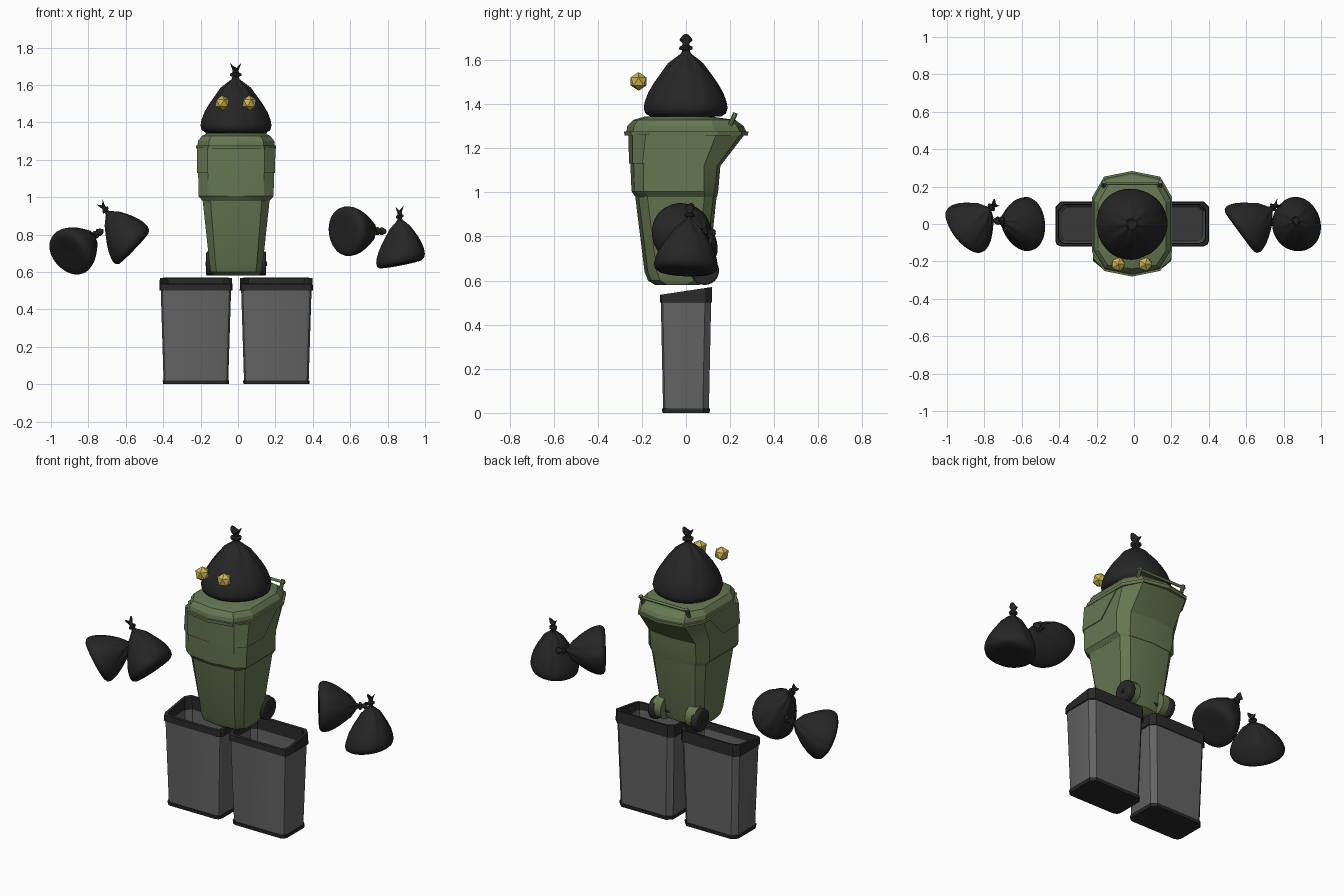
import bpy, bmesh, math
from mathutils import Matrix, Vector

if "Cube" in bpy.data.objects:
    bpy.data.objects.remove(bpy.data.objects["Cube"])


def material(name, r, g, b):
    m = bpy.data.materials.new(name)
    m.diffuse_color = (r, g, b, 1)
    m.use_nodes = True
    m.node_tree.nodes["Principled BSDF"].inputs["Base Color"].default_value = m.diffuse_color
    return m


BLACK = material("bag_black", 0.019, 0.019, 0.019)
RUBBER = material("trim_black", 0.022, 0.022, 0.022)
GREY = material("bin_grey", 0.125, 0.125, 0.125)
FLOOR = material("liner_dark_grey", 0.04, 0.04, 0.042)
GREEN = material("bin_green", 0.135, 0.185, 0.085)
YELLOW = material("eye_yellow", 0.60, 0.47, 0.08)
CX = -0.01  # centre line of the body


def finish(name, bm, mats, angle=30):
    bmesh.ops.recalc_face_normals(bm, faces=bm.faces)
    me = bpy.data.meshes.new(name)
    bm.to_mesh(me)
    bm.free()
    ob = bpy.data.objects.new(name, me)
    bpy.context.collection.objects.link(ob)
    for m in mats:
        me.materials.append(m)
    if angle:
        bpy.context.view_layer.objects.active = ob
        ob.select_set(True)
        bpy.ops.object.shade_smooth_by_angle(angle=math.radians(angle))
        ob.select_set(False)
    return ob


def loft(name, rings, mats, bands=None, angle=30):
    """Skin a stack of equal rings; bands gives the material of each strip, then of both caps."""
    bm = bmesh.new()
    vs = [[bm.verts.new(p) for p in ring] for ring in rings]
    n = len(vs[0])
    bands = bands or [0] * (len(rings) + 1)
    for k in range(len(vs) - 1):
        for i in range(n):
            j = (i + 1) % n
            f = bm.faces.new((vs[k][i], vs[k][j], vs[k + 1][j], vs[k + 1][i]))
            f.material_index = bands[k]
    bm.faces.new(vs[0][::-1]).material_index = bands[-2]
    bm.faces.new(vs[-1]).material_index = bands[-1]
    return finish(name, bm, mats, angle)


# ---------- legs: two open grey bins ----------
def leg_ring(cx, w, d, z, slope=0.0):
    pts = []
    for sx, sy in ((1, 1), (-1, 1), (-1, -1), (1, -1)):
        c = 0.028
        if sy > 0:      # flat chamfer at the back
            corner = [(w, d - c), (w - c, d - c / 2 + c / 2)]
            corner.insert(1, (w - c / 2, d - c / 2))
        else:           # rounded corner at the front
            corner = [(w, d - c), (w - 0.3 * c, d - 0.3 * c), (w - c, d)]
        if sx * sy < 0:
            corner.reverse()
        pts += [(cx + sx * x, sy * y, z + slope * sy * y) for x, y in corner]
    return pts


for side, cx in (("left", -0.225), ("right", 0.205)):
    spec = [(0.176, 0.107, 0, 0), (0.178, 0.109, 0.02, 0), (0.173, 0.104, 0.02, 0),
            (0.188, 0.114, 0.5, 0), (0.196, 0.119, 0.5, 0), (0.193, 0.118, 0.553, 0.15),
            (0.178, 0.103, 0.553, 0.15), (0.175, 0.101, 0.495, 0), (0.162, 0.092, 0.03, 0)]
    loft(side + "_leg_bin", [leg_ring(cx, *s) for s in spec], [RUBBER, GREY, FLOOR],
         [0, 0, 1, 0, 0, 0, 0, 1, 0, 2])


# ---------- body: wheeled green bin ----------
def body_ring(z, w, a, yf, yb, bow=0.015, cf=0.04, cb=0.04):
    half = [(0, yf), (a, yf + bow), (w, yf + bow + cf),
            (w, yb - bow - cb), (a, yb - bow), (0, yb)]
    full = half + [(-x, y) for x, y in half[-2:0:-1]]
    return [(CX + x, y, z) for x, y in full]


loft("body_lower", [body_ring(*s) for s in (
    (0.58, 0.122, 0.095, -0.14, 0.06), (0.60, 0.135, 0.105, -0.172, 0.09),
    (0.64, 0.142, 0.11, -0.188, 0.102), (1.02, 0.183, 0.14, -0.235, 0.143))], [GREEN])
loft("body_upper", [body_ring(*s) for s in (
    (0.98, 0.179, 0.138, -0.23, 0.141, 0.015, 0.04, 0.04),
    (1.005, 0.2, 0.148, -0.247, 0.146, 0.015, 0.04, 0.05),
    (1.12, 0.203, 0.15, -0.252, 0.156, 0.015, 0.045, 0.06),
    (1.265, 0.205, 0.15, -0.256, 0.268, 0.02, 0.06, 0.11))], [GREEN])
loft("front_collar", [body_ring(*s) for s in (
    (1.13, 0.208, 0.153, -0.258, -0.04, 0.015, 0.045, -0.015),
    (1.265, 0.210, 0.153, -0.262, 0.095, 0.02, 0.06, -0.02))], [GREEN])
loft("lid", [body_ring(*s) for s in (
    (1.258, 0.213, 0.15, -0.279, 0.281, 0.03, 0.10, 0.11),
    (1.276, 0.214, 0.15, -0.281, 0.283, 0.03, 0.10, 0.11),
    (1.277, 0.206, 0.146, -0.270, 0.272, 0.03, 0.10, 0.11),
    (1.30, 0.204, 0.145, -0.266, 0.262, 0.03, 0.10, 0.11),
    (1.328, 0.182, 0.13, -0.24, 0.225, 0.02, 0.08, 0.09),
    (1.343, 0.15, 0.10, -0.19, 0.12, 0.02, 0.06, 0.06))], [GREEN], angle=20)


def rod(name, p, q, r, mat, sides=10):
    p, q = Vector(p), Vector(q)
    bm = bmesh.new()
    rot = (q - p).to_track_quat('Z', 'Y').to_matrix().to_4x4()
    bmesh.ops.create_cone(bm, cap_ends=True, segments=sides, radius1=r, radius2=r,
                          depth=(q - p).length, matrix=Matrix.Translation((p + q) / 2) @ rot)
    return finish(name, bm, [mat], 40)


# lid handle, wheels and axle
rod("handle_bar", (CX - 0.165, 0.218, 1.348), (CX + 0.165, 0.218, 1.348), 0.008, GREEN)
for side, s in (("left", -1), ("right", 1)):
    rod(side + "_handle_post", (CX + s * 0.15, 0.20, 1.305), (CX + s * 0.15, 0.225, 1.36),
        0.011, GREEN, 8)
    rod(side + "_wheel_arch", (CX + s * 0.08, 0.075, 0.655), (CX + s * 0.138, 0.075, 0.655),
        0.066, GREEN, 20)
    wheel = rod(side + "_wheel", (CX + s * 0.122, 0.085, 0.645),
                (CX + s * 0.16, 0.085, 0.645), 0.065, RUBBER, 24)
    bev = wheel.modifiers.new("edge", 'BEVEL')
    bev.width, bev.segments = 0.008, 2
rod("axle", (CX - 0.165, 0.085, 0.645), (CX + 0.165, 0.085, 0.645), 0.012, RUBBER)


# ---------- rubbish bags ----------
PROFILE = [(0.06, 0.004), (0.12, 0.0), (0.162, 0.003), (0.183, 0.016), (0.19, 0.04),
           (0.185, 0.07), (0.17, 0.11), (0.144, 0.155), (0.112, 0.20), (0.074, 0.243),
           (0.042, 0.27), (0.02, 0.288), (0.016, 0.302), (0.028, 0.307), (0.03, 0.318),
           (0.017, 0.325), (0.016, 0.335), (0.03, 0.362), (0.02, 0.352)]
CREASES = [(0.3, 0.05, 0.16), (1.5, 0.15, 0.26), (2.5, 0.08, 0.2), (3.6, 0.14, 0.25),
           (4.5, 0.05, 0.17), (5.1, 0.04, 0.13), (5.7, 0.15, 0.25)]


def bag(name, matrix):
    n, rings = 56, []
    for r, z in PROFILE:
        ring = []
        for i in range(n):
            t = 2 * math.pi * i / n
            k = 1 + 0.015 * math.sin(3 * t + 1)
            for ct, z0, z1 in CREASES:      # pinched folds
                d = (t - ct + math.pi) % (2 * math.pi) - math.pi
                mid = (z - (z0 + z1) / 2) / ((z1 - z0) / 2)
                k -= 0.055 * math.exp(-(d / 0.09) ** 2) * math.exp(-mid ** 4)
            if 0.2 < z < 0.31:              # gathers below the tie
                k += 0.10 * math.cos(8 * t)
            dz = 0.014 * math.cos(2 * t) if z > 0.34 else 0   # two torn tips
            ring.append(matrix @ Vector((r * k * math.cos(t), r * k * math.sin(t), z + dz)))
        rings.append(ring)
    return loft(name, rings, [BLACK], angle=50)


bag("head_bag", Matrix.Translation((CX - 0.003, 0, 1.342)))


def aimed(base, axis, scale):
    rot = Vector(axis).to_track_quat('Z', 'Y').to_matrix().to_4x4()
    return Matrix.Translation(base) @ rot @ Matrix.Diagonal((*scale, 1))


# each arm is a pair of bags; the left pair is the right pair turned and moved
tilt = Matrix.Rotation(math.radians(15), 4, 'Y')
inner = Matrix.Translation((0.62, 0, 0.82)) @ tilt @ aimed(
    (-0.055, -0.045, -0.015), (0.76, 0.58, 0.2), (0.80, 0.70, 0.72))
outer = aimed((0.87, -0.005, 0.638), (-0.02, 0.08, 1), (0.68, 0.77, 0.83))
outer = outer @ Matrix.Identity(4)
outer[2][0] -= 0.12     # slanted base
pivot = Vector((0.743, 0, 0.797))
move = (Matrix.Translation((-0.751, 0, 0.78)) @ Matrix.Rotation(math.radians(-35), 4, 'Y')
        @ Matrix.Translation(-pivot))
for side, m in (("right", Matrix.Identity(4)), ("left", move)):
    bag(side + "_arm_bag_a", m @ inner)
    bag(side + "_arm_bag_b", m @ outer)

# ---------- eyes ----------
for side, x in (("left", -0.085), ("right", 0.06)):
    bm = bmesh.new()
    bmesh.ops.create_icosphere(bm, subdivisions=1, radius=0.042,
                               matrix=Matrix.Translation((x, -0.215, 1.503)))
    finish(side + "_eye", bm, [YELLOW], 0)
